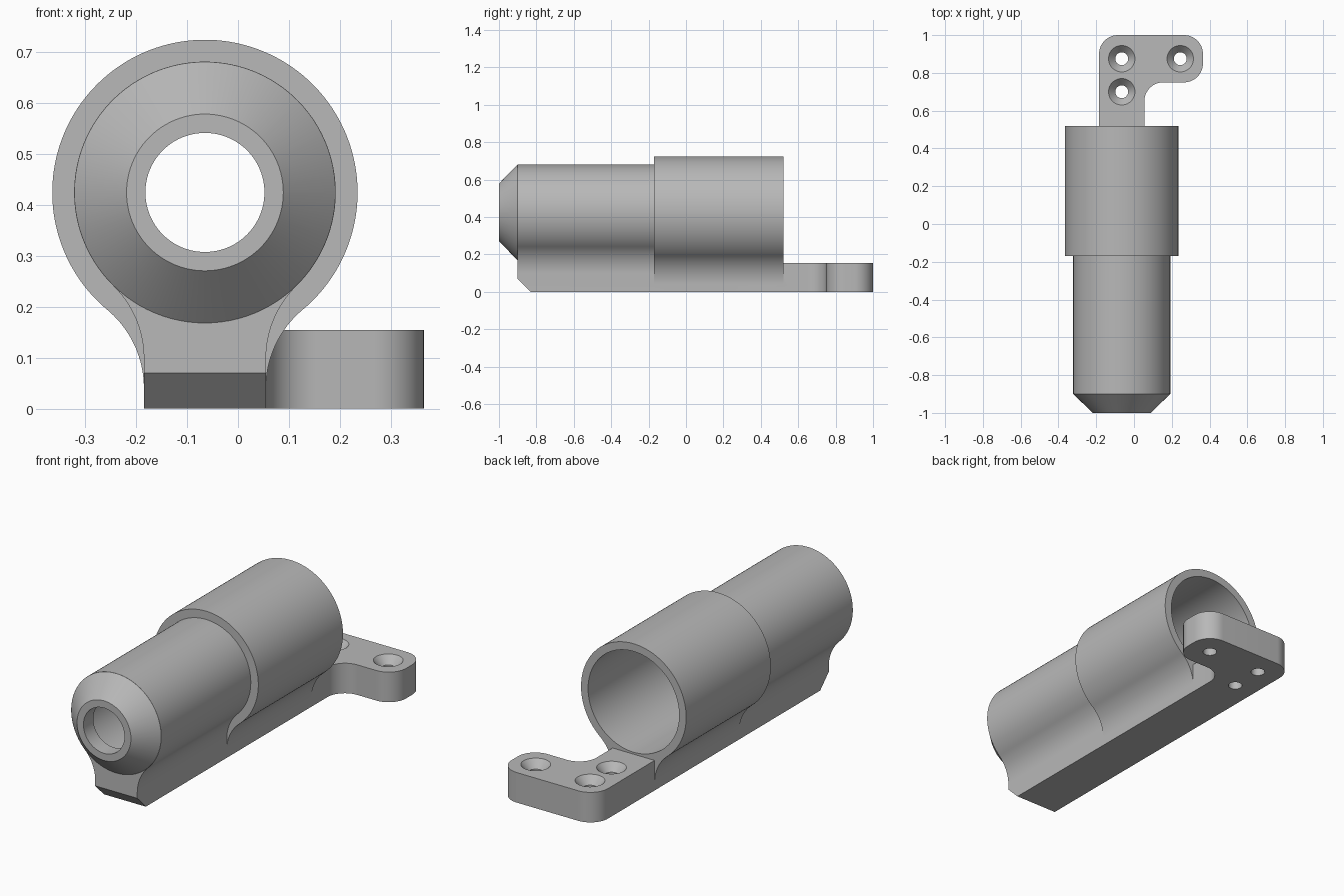
import bpy, bmesh
from math import pi, cos, sin, atan2, sqrt, radians
from mathutils import Vector

if "Cube" in bpy.data.objects:
    bpy.data.objects.remove(bpy.data.objects["Cube"], do_unlink=True)

AX, AZ = -0.065, 0.425      # tube axis
HALF, FILLET = 0.12, 0.2    # foot half width and its blend radius

grey = bpy.data.materials.new("plain grey")
grey.use_nodes = True
grey.diffuse_color = (0.48, 0.48, 0.48, 1)
grey.node_tree.nodes["Principled BSDF"].inputs["Base Color"].default_value = (0.48, 0.48, 0.48, 1)


def finish(name, bm):
    bmesh.ops.recalc_face_normals(bm, faces=bm.faces)
    mesh = bpy.data.meshes.new(name)
    bm.to_mesh(mesh)
    bm.free()
    mesh.materials.append(grey)
    ob = bpy.data.objects.new(name, mesh)
    bpy.context.collection.objects.link(ob)
    return ob


def prism(name, points, place, lo, hi):
    """Extrude a 2D outline; place maps (a, b, depth) to 3D."""
    bm = bmesh.new()
    face = bm.faces.new([bm.verts.new(place(a, b, lo)) for a, b in points])
    ext = bmesh.ops.extrude_face_region(bm, geom=[face])
    shift = Vector(place(0, 0, hi)) - Vector(place(0, 0, lo))
    bmesh.ops.translate(bm, vec=shift, verts=[v for v in ext["geom"] if isinstance(v, bmesh.types.BMVert)])
    return finish(name, bm)


def turned(name, profile, place, seg=96):
    """Closed solid of revolution from (radius, height) pairs."""
    bm = bmesh.new()
    rings = [[bm.verts.new(place(r * cos(2 * pi * i / seg), r * sin(2 * pi * i / seg), h))
              for i in range(seg)] for r, h in profile]
    for low, high in zip(rings, rings[1:]):
        for i in range(seg):
            j = (i + 1) % seg
            bm.faces.new((low[i], low[j], high[j], high[i]))
    bm.faces.new(rings[0])
    bm.faces.new(rings[-1])
    return finish(name, bm)


def arc(cx, cy, r, a0, a1, n):
    return [(cx + r * cos(a0 + (a1 - a0) * i / n), cy + r * sin(a0 + (a1 - a0) * i / n))
            for i in range(n + 1)]


def combine(ob, other, operation):
    mod = ob.modifiers.new(operation.lower(), "BOOLEAN")
    mod.operation, mod.solver, mod.object = operation, "EXACT", other
    bpy.context.view_layer.objects.active = ob
    bpy.ops.object.modifier_apply(modifier=mod.name)
    bpy.data.objects.remove(other, do_unlink=True)


def keyhole(radius):
    """Round barrel outline blending tangentially into a straight foot."""
    dx = HALF + FILLET
    dz = sqrt((radius + FILLET) ** 2 - dx ** 2)
    side = [(HALF, 0)]
    side += arc(dx, AZ - dz, FILLET, pi, atan2(dz, -dx), 20)
    side += arc(0, AZ, radius, atan2(-dz, dx), pi / 2, 60)[1:]
    return side + [(-x, z) for x, z in reversed(side[:-1])]


along_y = lambda a, b, d: (AX + a, d, b)
around_axis = lambda a, b, d: (AX + a, d, AZ + b)
upward = lambda a, b, d: (a, b, d)

# Barrel sections and tapered nose
body = prism("tube_mount", keyhole(0.3), along_y, -0.17, 0.52)
combine(body, prism("front_barrel", keyhole(0.257), along_y, -0.9, 0.0), "UNION")
nose = turned("nose", [(0.154, -1), (0.2565, -0.9), (0.2, -0.85)], around_axis)
combine(body, nose, "UNION")

# L-shaped mounting plate with rounded corners
left, right, inner, r = AX - HALF, 0.365, AX + HALF, 0.1
outline = [(left, 0.4), (inner, 0.4)]
outline += arc(inner + r, 0.75 - r, r, pi, pi / 2, 16)
outline += arc(right - r, 0.75 + r, r, -pi / 2, 0, 16)
outline += arc(right - r, 1 - r, r, 0, pi / 2, 16)
outline += arc(left + r, 1 - r, r, pi / 2, pi, 16)
combine(body, prism("mounting_plate", outline, upward, 0, 0.155), "UNION")

# Stepped bore
bore = [(0.117, -1.1), (0.117, -0.92), (0.215, -0.92), (0.215, -0.13), (0.26, -0.13), (0.26, 0.7)]
combine(body, turned("bore", bore, around_axis), "DIFFERENCE")

# Chamfer under the front of the foot
wedge = [(-0.93, 0.1), (-0.8, -0.03), (-0.93, -0.03)]
combine(body, prism("chamfer", wedge, lambda a, b, d: (d, a, b), -0.4, 0.3), "DIFFERENCE")

# Countersunk screw holes
for x, y in ((AX, 0.875), (0.245, 0.875), (AX, 0.7)):
    hole = turned("screw_hole", [(0.034, -0.1), (0.034, 0.115), (0.07, 0.155), (0.07, 0.25)],
                  lambda a, b, d: (x + a, y + b, d), 40)
    combine(body, hole, "DIFFERENCE")

bpy.ops.object.select_all(action="DESELECT")
body.select_set(True)
bpy.context.view_layer.objects.active = body
bpy.ops.object.shade_smooth_by_angle(angle=radians(30))
